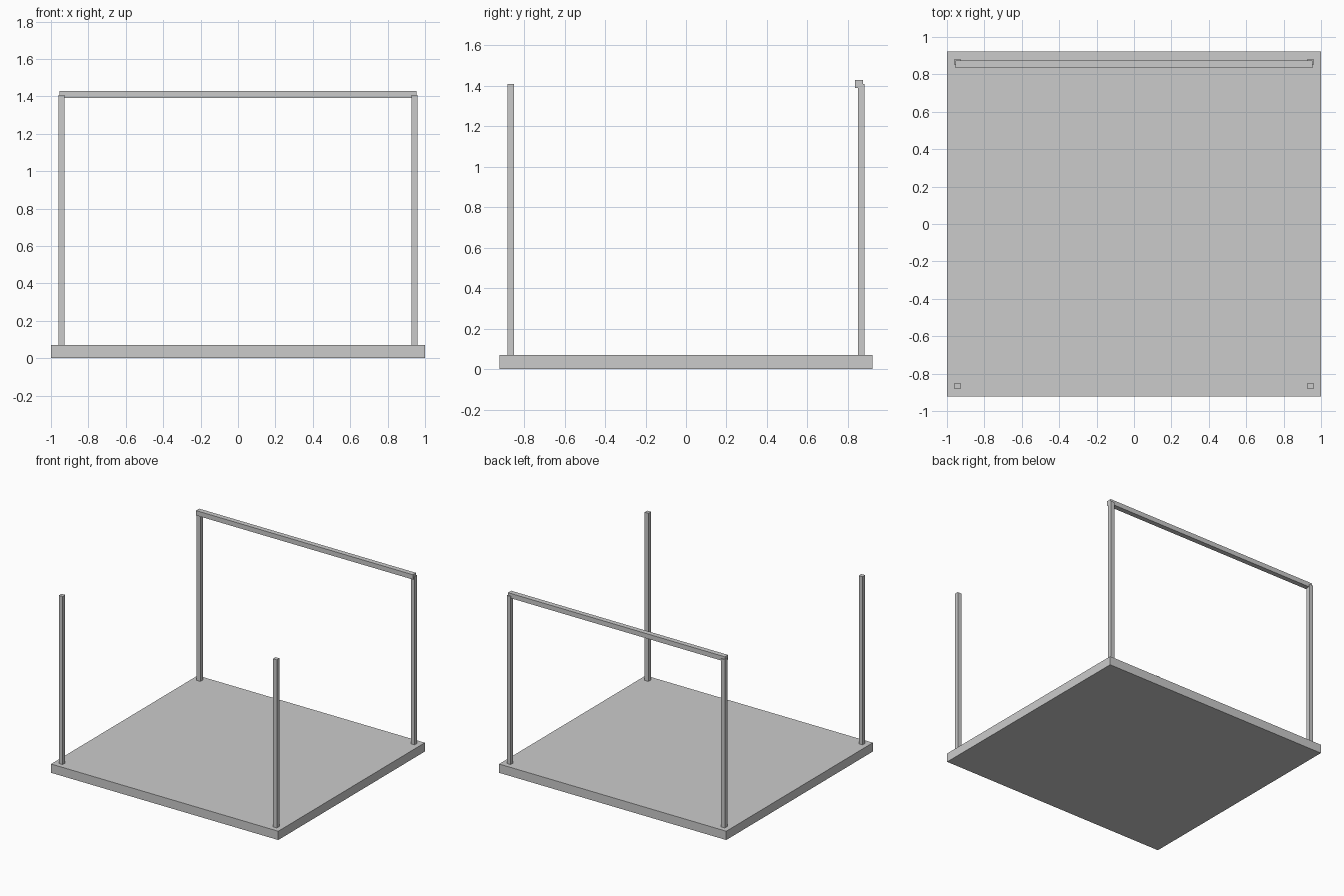
import bpy

if "Cube" in bpy.data.objects:
    bpy.data.objects.remove(bpy.data.objects["Cube"])


def box(name, x, y, z):
    """Box spanning the (min, max) ranges on each axis."""
    sx, sy, sz = (r[1] - r[0] for r in (x, y, z))
    bpy.ops.mesh.primitive_cube_add(size=1, location=(sum(x) / 2, sum(y) / 2, sum(z) / 2))
    ob = bpy.context.object
    ob.name = name
    ob.scale = (sx, sy, sz)
    bpy.ops.object.transform_apply(location=False, rotation=False, scale=True)
    return ob


BASE_TOP = 0.07
POST_TOP = 1.408
PX, PY, HALF = 0.943, 0.866, 0.0165

# Floor slab
box("floor_slab", (-1, 1), (-0.922, 0.922), (0, BASE_TOP))

# Four corner posts
for side, sx in (("left", -1), ("right", 1)):
    for end, sy in (("front", -1), ("back", 1)):
        cx, cy = sx * PX, sy * PY
        box(f"{end}_{side}_post", (cx - HALF, cx + HALF), (cy - HALF, cy + HALF),
            (BASE_TOP, POST_TOP))

# Beam across the back posts, set slightly inward and proud of their tops
box("back_beam", (-0.955, 0.955), (0.835, 0.875), (1.39, 1.428))
